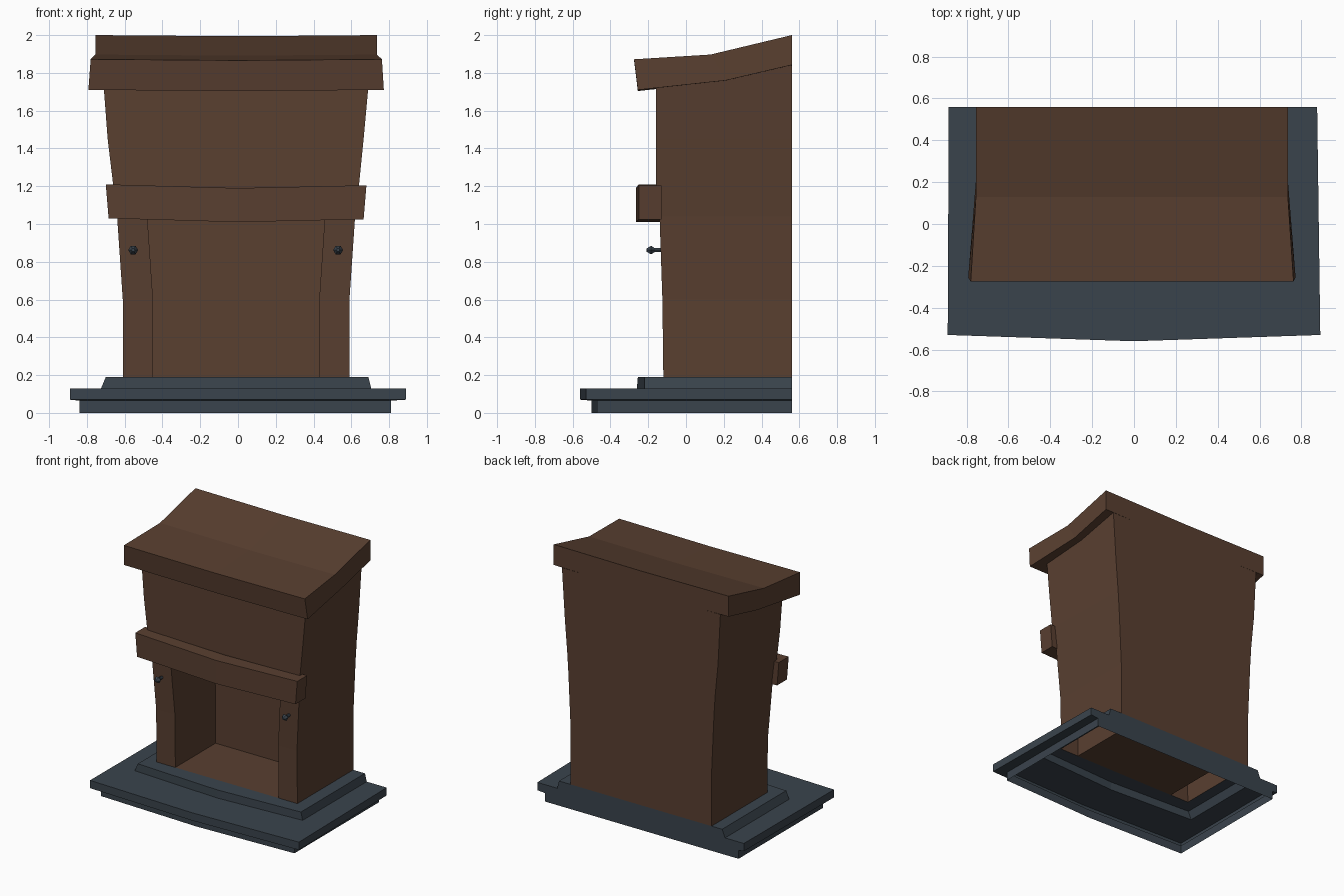
import bpy, bmesh, math

if "Cube" in bpy.data.objects:
    bpy.data.objects.remove(bpy.data.objects["Cube"])


def material(name, rgb):
    m = bpy.data.materials.new(name)
    m.diffuse_color = (*rgb, 1)
    m.use_nodes = True
    m.node_tree.nodes["Principled BSDF"].inputs["Base Color"].default_value = m.diffuse_color
    return m


WOOD = material("brown_wood", (0.100, 0.050, 0.030))
STONE = material("dark_slate", (0.042, 0.057, 0.073))
BACK = 0.56


def finish(name, bm, mat):
    """Drop zero-area faces, fix normals and make the object."""
    flat = [f for f in bm.faces if f.calc_area() < 1e-6]
    bmesh.ops.delete(bm, geom=flat, context='FACES')
    bmesh.ops.recalc_face_normals(bm, faces=bm.faces)
    me = bpy.data.meshes.new(name)
    bm.to_mesh(me)
    bm.free()
    me.materials.append(mat)
    ob = bpy.data.objects.new(name, me)
    bpy.context.collection.objects.link(ob)
    return ob


def loft(name, rings, mat, caps=()):
    """Skin closed rings; caps are index tuples filled on both end rings."""
    bm = bmesh.new()
    vs = [[bm.verts.new(p) for p in r] for r in rings]
    n = len(rings[0])
    for a, b in zip(vs, vs[1:]):
        for i in range(n):
            j = (i + 1) % n
            bm.faces.new((a[i], a[j], b[j], b[i]))
    for ring in (vs[0], vs[-1]):
        for c in caps:
            bm.faces.new([ring[i] for i in c])
    return finish(name, bm, mat)


# Stepped hearth: hollow shell open underneath, front bowed forward
def slab(xl, xr, side_y, mid_y, z, back_l=None, back_r=None):
    return [(back_l or xl, BACK, z), (xl, side_y, z), (0, mid_y, z),
            (xr, side_y, z), (back_r or xr, BACK, z)]


loft("hearth", [
    slab(-0.84, 0.81, -0.47, -0.50, 0),
    slab(-0.84, 0.81, -0.47, -0.50, 0.065),
    slab(-0.89, 0.89, -0.53, -0.56, 0.07, -0.885, 0.875),
    slab(-0.89, 0.89, -0.53, -0.56, 0.13, -0.885, 0.875),
    slab(-0.725, 0.705, -0.22, -0.26, 0.13),
    slab(-0.70, 0.69, -0.22, -0.255, 0.19),
    slab(-0.61, 0.59, -0.12, -0.12, 0.19),
], STONE)

# Chimney body: flared shell with a recessed firebox
# z, left x, right x, front y, opening left, opening right, back taper
levels = [
    (0.19, -0.61, 0.59, -0.12, -0.45, 0.43, 0.0),
    (0.60, -0.61, 0.59, -0.125, -0.45, 0.43, 0.0),
    (1.04, -0.64, 0.62, -0.14, -0.48, 0.46, 0.01),
    (1.20, -0.66, 0.64, -0.16, -0.49, 0.47, 0.02),
    (1.45, -0.69, 0.665, -0.16, -0.51, 0.49, 0.025),
    (1.78, -0.715, 0.695, -0.16, -0.52, 0.50, 0.03),
]
DEPTH = 0.37
bm = bmesh.new()
outer, inner = [], []
for k, (z, l, r, f, ol, orr, t) in enumerate(levels):
    zb = 1.84 if k == len(levels) - 1 else z
    outer.append([bm.verts.new(p) for p in (
        (l + t, BACK, zb), (l, f, z), (ol, f, z),
        (orr, f, z), (r, f, z), (r - t, BACK, zb))])
    if k < 3:
        inner.append([bm.verts.new((ol, DEPTH, z)), bm.verts.new((orr, DEPTH, z))])
for k in range(len(levels) - 1):
    a, b = outer[k], outer[k + 1]
    for i in range(6):
        if k < 2 and i == 2:
            continue
        j = (i + 1) % 6
        bm.faces.new((a[i], a[j], b[j], b[i]))
for k in range(2):
    a, b, p, q = outer[k], outer[k + 1], inner[k], inner[k + 1]
    bm.faces.new((a[2], p[0], q[0], b[2]))
    bm.faces.new((p[0], p[1], q[1], q[0]))
    bm.faces.new((p[1], a[3], b[3], q[1]))
for k in (0, 2):
    bm.faces.new((outer[k][2], outer[k][3], inner[k][1], inner[k][0]))
finish("chimney_body", bm, WOOD)

# Mantel shelf: sagging, slightly bowed beam
shelf = []
for xb, xt, y, zb, zt in ((-0.685, -0.70, -0.25, 1.03, 1.21),
                          (0, 0, -0.265, 1.01, 1.19),
                          (0.665, 0.68, -0.25, 1.025, 1.205)):
    shelf.append([(xb, y, zb), (xt, y, zt), (xt, -0.13, zt), (xb, -0.13, zb)])
loft("mantel_shelf", shelf, WOOD, caps=[(0, 1, 2, 3)])

# Sloped canopy on top: y, z, left x, right x
profile = [(BACK, 2.0, -0.755, 0.735), (0.13, 1.897, -0.755, 0.735),
           (-0.275, 1.872, -0.78, 0.762), (-0.255, 1.71, -0.792, 0.772),
           (0.21, 1.76, -0.755, 0.735), (BACK, 1.842, -0.755, 0.735)]
loft("canopy", [
    [(l, y, z) for y, z, l, r in profile],
    [(0, y, z - 0.006) for y, z, l, r in profile],
    [(r, y, z) for y, z, l, r in profile],
], WOOD, caps=[(0, 1, 4, 5), (1, 2, 3, 4)])

# Pegs on the pilasters
for side, x in (("left", -0.555), ("right", 0.53)):
    rings = []
    for y, rad in ((-0.12, 0.012), (-0.165, 0.012), (-0.185, 0.026), (-0.21, 0.009)):
        rings.append([(x + rad * math.cos(i * math.pi / 3), y,
                       0.862 + rad * math.sin(i * math.pi / 3 )) for i in range(6)])
    loft(side + "_peg", rings, STONE, caps=[tuple(range(6))])
